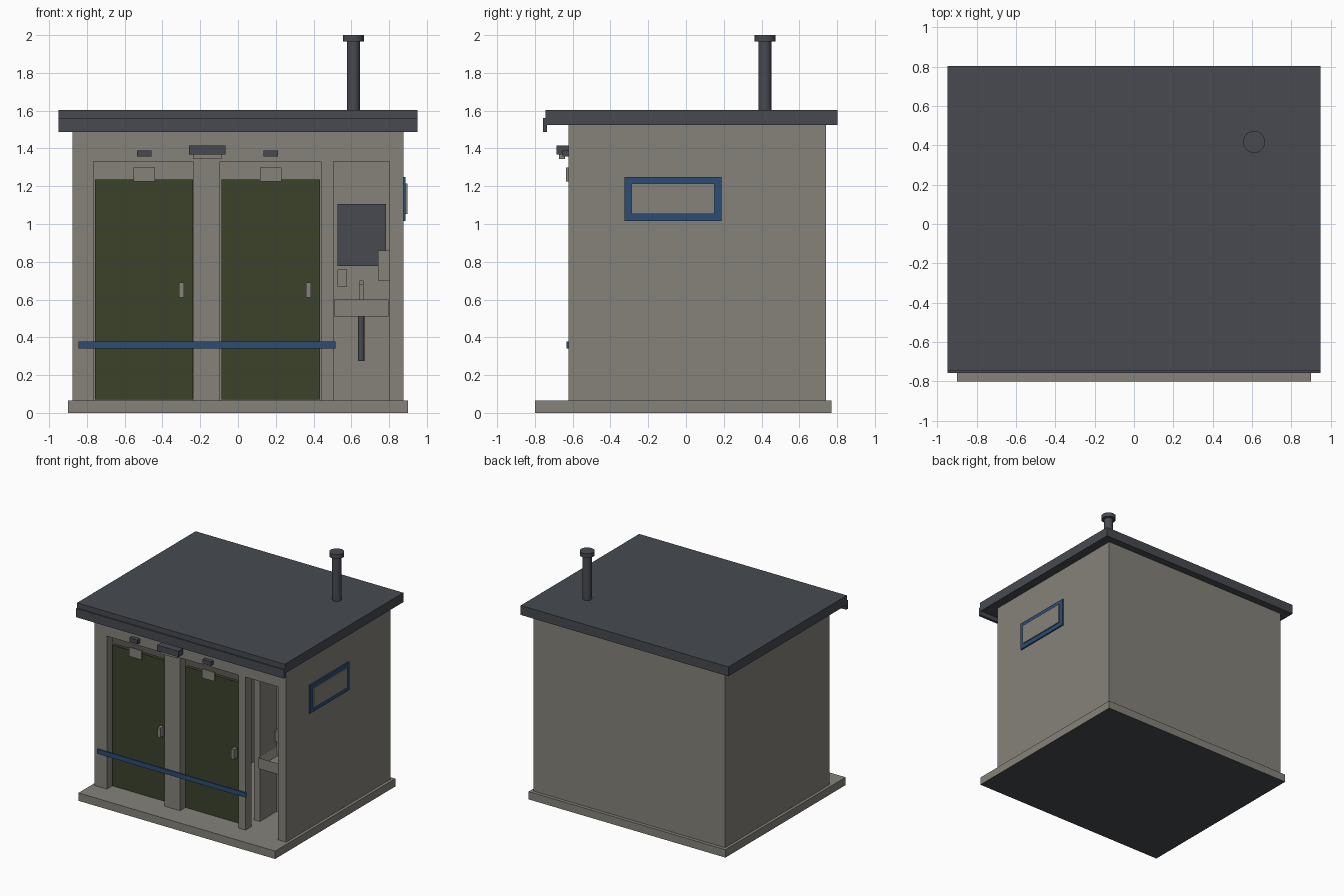
import bpy, bmesh
from mathutils import Vector

cube = bpy.data.objects.get("Cube")
if cube:
    bpy.data.objects.remove(cube, do_unlink=True)


def linear(c):
    return c / 12.92 if c <= 0.04045 else ((c + 0.055) / 1.055) ** 2.4


def material(name, hex_code):
    rgb = [linear(int(hex_code[i:i + 2], 16) / 255) for i in (0, 2, 4)]
    m = bpy.data.materials.new(name)
    m.use_nodes = True
    m.diffuse_color = (*rgb, 1)
    m.node_tree.nodes["Principled BSDF"].inputs["Base Color"].default_value = (*rgb, 1)
    return m


STONE = material("stone grey", "85827A")
SLATE = material("slate grey", "474A50")
GREEN = material("olive green", "3C422B")
BLUE = material("rail blue", "2B4C75")


def finish(name, bm, mat):
    bmesh.ops.recalc_face_normals(bm, faces=bm.faces)
    mesh = bpy.data.meshes.new(name)
    bm.to_mesh(mesh)
    bm.free()
    mesh.materials.append(mat)
    ob = bpy.data.objects.new(name, mesh)
    bpy.context.collection.objects.link(ob)
    return ob


def box(name, x, y, z, mat):
    """Box from (low, high) ranges on each axis."""
    bm = bmesh.new()
    bmesh.ops.create_cube(bm, size=1)
    for v in bm.verts:
        v.co = Vector([r[0] if c < 0 else r[1] for c, r in zip(v.co, (x, y, z))])
    return finish(name, bm, mat)


def extrude(name, points, direction, mat):
    """Flat outline pushed along a direction."""
    bm = bmesh.new()
    face = bm.faces.new([bm.verts.new(p) for p in points])
    out = bmesh.ops.extrude_face_region(bm, geom=[face])["geom"]
    moved = [g for g in out if isinstance(g, bmesh.types.BMVert)]
    bmesh.ops.translate(bm, verts=moved, vec=direction)
    return finish(name, bm, mat)


def cylinder(name, x, y, z, radius, mat, sides=24):
    bm = bmesh.new()
    bmesh.ops.create_cone(bm, cap_ends=True, segments=sides, radius1=radius,
                          radius2=radius, depth=z[1] - z[0])
    bmesh.ops.translate(bm, verts=bm.verts, vec=(x, y, sum(z) / 2))
    ob = finish(name, bm, mat)
    bpy.context.view_layer.objects.active = ob
    ob.select_set(True)
    bpy.ops.object.shade_smooth_by_angle()
    ob.select_set(False)


FLOOR, TOP, LINTEL = 0.065, 1.525, 1.33
FRONT, BACK, SIDE, INNER = -0.622, 0.742, 0.876, 0.802
WALL = SIDE - INNER

# Base slab with a dark underside
slab = box("base_slab", (-0.9, 0.9), (-0.8, 0.77), (0, FLOOR), STONE)
slab.data.materials.append(SLATE)
for p in slab.data.polygons:
    p.material_index = int(p.normal.z < -0.5)

# Side and back walls as one U-shaped outline
u_outline = [(-SIDE, FRONT), (-SIDE, BACK), (SIDE, BACK), (SIDE, FRONT),
             (INNER, FRONT), (INNER, BACK - WALL), (-INNER, BACK - WALL), (-INNER, FRONT)]
extrude("outer_walls", [(x, y, FLOOR) for x, y in u_outline], (0, 0, TOP - FLOOR), STONE)

# Front wall: posts joined by a header above the openings
front = [(-INNER, TOP), (-INNER, FLOOR)]
for left, right in ((-0.765, -0.235), (-0.095, 0.44)):
    front += [(left, FLOOR), (left, LINTEL), (right, LINTEL), (right, FLOOR)]
front += [(0.505, FLOOR), (0.505, LINTEL), (INNER, LINTEL), (INNER, TOP)]
extrude("front_wall", [(x, FRONT, z) for x, z in front], (0, WALL, 0), STONE)

# Inner partitions
room_back = BACK - WALL
box("stall_partition", (-0.19, -0.14), (FRONT + WALL, room_back), (FLOOR, TOP), STONE)
box("niche_partition", (0.45, 0.505), (-0.435, room_back), (FLOOR, TOP), STONE)
box("niche_back_wall", (0.505, INNER), (-0.22, -0.17), (FLOOR, TOP), STONE)

# Roof, fascia and vent pipe
box("roof_slab", (-0.95, 0.95), (-0.745, 0.803), (TOP, 1.603), SLATE)
box("front_fascia", (-0.95, 0.95), (-0.757, -0.735), (1.488, 1.56), SLATE)
cylinder("vent_pipe", 0.611, 0.418, (1.6, 1.97), 0.035, SLATE)
cylinder("vent_cap", 0.611, 0.418, (1.965, 2.0), 0.056, SLATE)

# Two stalls: door, handle, sign plate and small lamp
for side, left, handle in (("left", -0.757, -0.313), ("right", -0.087, 0.36)):
    right = left + 0.52
    mid = (left + right) / 2
    box(side + "_door", (left, right), (-0.56, -0.53), (0.07, 1.235), GREEN)
    box(side + "_door_handle", (handle, handle + 0.026), (-0.605, -0.56), (0.61, 0.69), STONE)
    box(side + "_sign_plate", (mid - 0.057, mid + 0.057), (-0.635, -0.622), (1.225, 1.3), STONE)
    box(side + "_door_lamp", (mid - 0.038, mid + 0.038), (-0.655, FRONT), (1.357, 1.39), SLATE)

# Central lamp with its lens
box("main_lamp", (-0.26, -0.067), (-0.685, FRONT), (1.367, 1.415), SLATE)
box("main_lamp_lens", (-0.238, -0.087), (-0.672, -0.64), (1.345, 1.367), STONE)

# Blue rail across the doors
box("front_rail", (-0.845, 0.515), (-0.633, FRONT), (0.34, 0.378), BLUE)

# Side window: blue frame around a raised pane
y0, y1, z0, z1, bar = -0.325, 0.187, 1.017, 1.25, 0.036
frame_x = (SIDE, 0.888)
box("window_frame_bottom", frame_x, (y0, y1), (z0, z0 + bar), BLUE)
box("window_frame_top", frame_x, (y0, y1), (z1 - bar, z1), BLUE)
box("window_frame_front", frame_x, (y0, y0 + bar), (z0 + bar, z1 - bar), BLUE)
box("window_frame_back", frame_x, (y1 - bar, y1), (z0 + bar, z1 - bar), BLUE)
box("window_pane", (SIDE, 0.897), (y0 + bar, y1 - bar), (z0 + bar, z1 - bar), STONE)

# Wash niche: sink with sunken bowl, drain, tap, mirror, dispensers
sink = box("sink", (0.508, 0.797), (-0.455, -0.22), (0.51, 0.6), STONE)
bm = bmesh.new()
bm.from_mesh(sink.data)
top = [f for f in bm.faces if f.normal.z > 0.5]
bmesh.ops.inset_region(bm, faces=top, thickness=0.03)
bmesh.ops.translate(bm, verts=top[0].verts, vec=(0, 0, -0.06))
bm.to_mesh(sink.data)
bm.free()
cylinder("sink_drain", 0.652, -0.3, (0.275, 0.51), 0.018, SLATE, 12)
box("tap_stem", (0.643, 0.665), (-0.25, -0.228), (0.6, 0.7), STONE)
box("tap_spout", (0.643, 0.665), (-0.33, -0.25), (0.68, 0.7), STONE)
box("mirror", (0.527, 0.783), (-0.229, -0.22), (0.777, 1.105), SLATE)
box("soap_dispenser", (0.527, 0.577), (-0.27, -0.22), (0.67, 0.76), STONE)
box("towel_dispenser", (0.74, INNER), (-0.4, -0.27), (0.7, 0.86), STONE)
